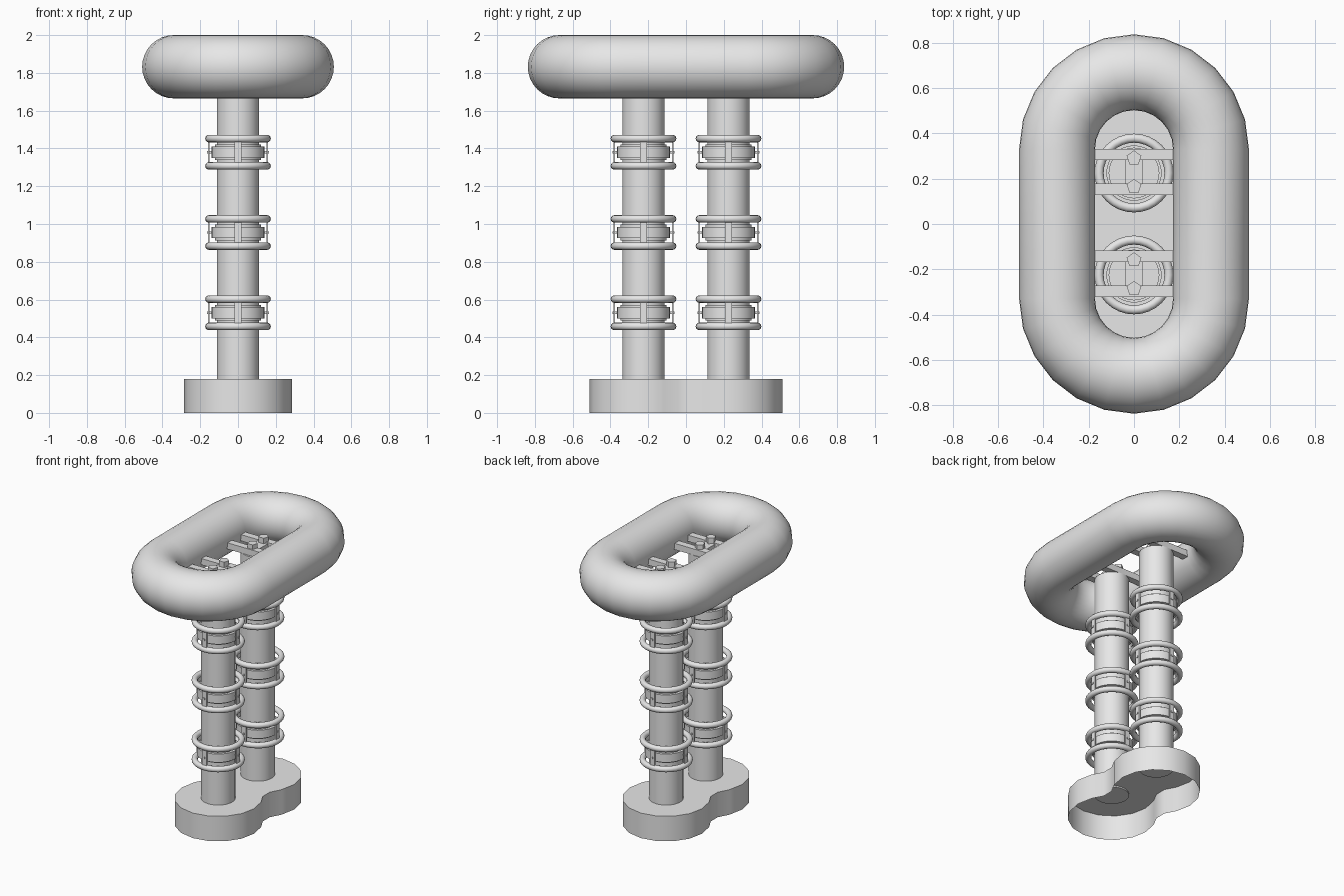
import bpy, bmesh, math
from mathutils import Vector

cube = bpy.data.objects.get("Cube")
if cube:
    bpy.data.objects.remove(cube, do_unlink=True)

COLUMN_Y = 0.225
CLUSTER_Z = (0.53, 0.955, 1.38)

grey = bpy.data.materials.new("plain_grey")
grey.use_nodes = True
grey.diffuse_color = (0.8, 0.8, 0.8, 1)
grey.node_tree.nodes["Principled BSDF"].inputs["Base Color"].default_value = (0.8, 0.8, 0.8, 1)


def finish(ob, name, smooth=True):
    ob.name = name
    ob.data.materials.clear()
    ob.data.materials.append(grey)
    if smooth:
        bpy.ops.object.select_all(action="DESELECT")
        ob.select_set(True)
        bpy.context.view_layer.objects.active = ob
        bpy.ops.object.shade_smooth_by_angle(angle=math.radians(35))
    return ob


def from_bmesh(bm, name, smooth=True):
    bmesh.ops.recalc_face_normals(bm, faces=bm.faces)
    mesh = bpy.data.meshes.new(name)
    bm.to_mesh(mesh)
    bm.free()
    ob = bpy.data.objects.new(name, mesh)
    bpy.context.collection.objects.link(ob)
    return finish(ob, name, smooth)


def cylinder(name, x, y, z0, z1, r, sides=32, smooth=True, turn=0):
    bpy.ops.mesh.primitive_cylinder_add(vertices=sides, radius=r, depth=z1 - z0,
                                        location=(x, y, (z0 + z1) / 2), rotation=(0, 0, turn))
    return finish(bpy.context.object, name, smooth)


def box(name, centre, size, turn=0):
    bpy.ops.mesh.primitive_cube_add(size=1, location=centre, rotation=(0, 0, turn))
    ob = bpy.context.object
    ob.scale = size
    return finish(ob, name, False)


def ring(name, y, z):
    bpy.ops.mesh.primitive_torus_add(location=(0, y, z), major_radius=0.154, minor_radius=0.02,
                                     major_segments=32, minor_segments=12)
    return finish(bpy.context.object, name)


# Hollow base: two round lobes joined by a waist, open underneath
def base():
    half = []
    for i in range(-1, 10):
        a = i * math.pi / 8
        half.append((0.287 * math.cos(a), COLUMN_Y + 0.287 * math.sin(a)))
    half = [(0.225, 0.04)] + half + [(-0.225, 0.04)]
    outline = half + [(-x, -y) for x, y in half]
    bm = bmesh.new()
    low = [bm.verts.new((x, y, 0)) for x, y in outline]
    top = [bm.verts.new((x, y, 0.18)) for x, y in outline]
    for i in range(len(outline)):
        j = (i + 1) % len(outline)
        bm.faces.new((low[i], low[j], top[j], top[i]))
    bm.faces.new(top)
    ob = from_bmesh(bm, "base")
    # Keep the walls facing outward and the plate facing up
    plate = max(ob.data.polygons, key=lambda p: len(p.vertices))
    if plate.normal.z < 0:
        ob.data.flip_normals()


# Stadium-shaped tube: two half circles joined by straight runs
def top_ring(straight=0.33, path_r=0.34, tube_r=0.1675, tube_sides=32):
    bm = bmesh.new()
    loops = []
    for side in (1, -1):
        for i in range(13):
            a = math.pi * i / 12 + (0 if side > 0 else math.pi)
            out = Vector((math.cos(a), math.sin(a), 0))
            mid = Vector((0, side * straight, 2 - tube_r)) + out * path_r
            loop = []
            for k in range(tube_sides):
                t = math.tau * k / tube_sides
                offset = out * math.cos(t) + Vector((0, 0, math.sin(t)))
                loop.append(bm.verts.new(mid + offset * tube_r))
            loops.append(loop)
    for i, a in enumerate(loops):
        b = loops[(i + 1) % len(loops)]
        for k in range(tube_sides):
            n = (k + 1) % tube_sides
            bm.faces.new((a[k], b[k], b[n], a[n]))
    from_bmesh(bm, "top_ring")


# Clamp cluster: collar, two rings, four straps and their bolts
def cluster(tag, y, z):
    cylinder(f"clamp_collar_{tag}", 0, y, z - 0.03, z + 0.03, 0.14)
    cylinder(f"clamp_sleeve_{tag}", 0, y, z - 0.042, z + 0.042, 0.122)
    ring(f"upper_ring_{tag}", y, z + 0.072)
    ring(f"lower_ring_{tag}", y, z - 0.072)
    for i in range(4):
        a = i * math.pi / 2
        c, s = math.cos(a), math.sin(a)
        box(f"strap_{tag}_{i}", (0.155 * c, y + 0.155 * s, z), (0.01, 0.036, 0.14), a)
        box(f"strap_bolt_{tag}_{i}", (0.15 * c, y + 0.15 * s, z), (0.03, 0.012, 0.012), a)


# Cross bars that carry the top ring, with a bridge and bolts
def carrier(tag, y, z):
    box(f"bridge_{tag}", (0, y + 0.005, z), (0.08, 0.11, 0.03))
    for i, side in enumerate((1, -1)):
        box(f"cross_bar_{tag}_{i}", (0, y + 0.005 + side * 0.077, z), (0.4, 0.05, 0.045))
        cylinder(f"carrier_bolt_{tag}_{i}", 0, y + 0.003 + side * 0.063, z, z + 0.055,
                 0.034, 5, False)


base()
top_ring()
for side, tag in ((1, "back"), (-1, "front")):
    y = side * COLUMN_Y
    cylinder(f"column_{tag}", 0, y, 0.17, 1.79, 0.112)
    for n, z in enumerate(CLUSTER_Z):
        cluster(f"{tag}_{n}", y, z)
    carrier(tag, y, 1.812)
